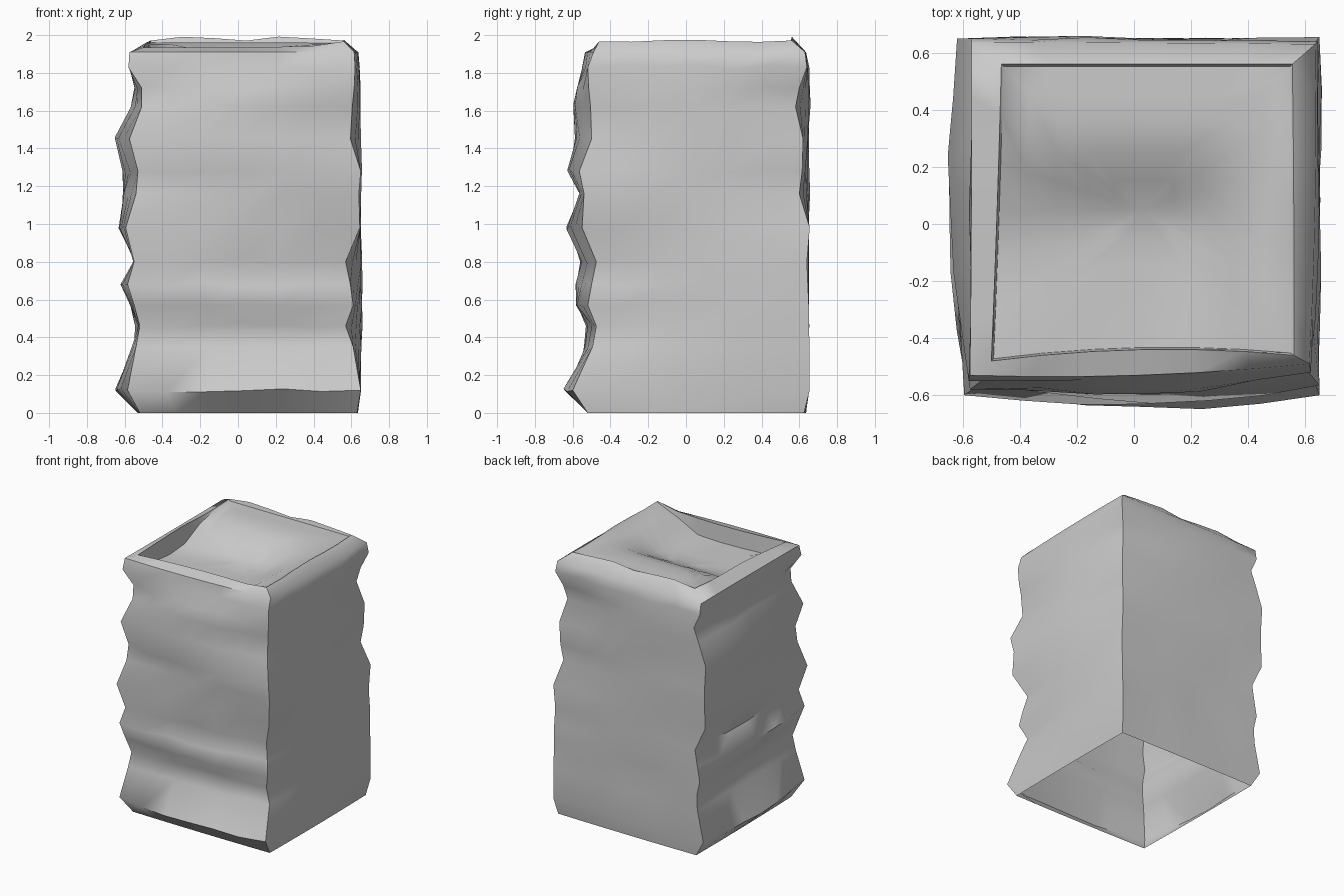
import bpy, bmesh, math, random
from mathutils import Vector

if "Cube" in bpy.data.objects:
    bpy.data.objects.remove(bpy.data.objects["Cube"])

random.seed(4)
SEG = 6  # divisions per side

# Layer profile: z, front-left x y, front-right x y, back-right y, back-left x,
# middle of left side x, middle of front y
LAYERS = [
    (0.00, -0.52, -0.51, 0.63, -0.52, 0.625, -0.53, -0.53, -0.52),
    (0.12, -0.585, -0.58, 0.65, -0.60, 0.655, -0.60, -0.65, -0.65),
    (0.35, -0.54, -0.54, 0.61, -0.495, 0.655, -0.55, -0.56, -0.53),
    (0.46, -0.52, -0.53, 0.57, -0.475, 0.65, -0.545, -0.53, -0.51),
    (0.57, -0.55, -0.56, 0.61, -0.52, 0.65, -0.57, -0.57, -0.59),
    (0.68, -0.585, -0.58, 0.595, -0.50, 0.645, -0.55, -0.625, -0.57),
    (0.80, -0.55, -0.56, 0.57, -0.475, 0.64, -0.53, -0.55, -0.54),
    (0.98, -0.595, -0.60, 0.645, -0.55, 0.655, -0.615, -0.63, -0.635),
    (1.16, -0.54, -0.56, 0.64, -0.54, 0.60, -0.61, -0.60, -0.565),
    (1.28, -0.53, -0.55, 0.65, -0.565, 0.615, -0.61, -0.59, -0.63),
    (1.45, -0.575, -0.58, 0.595, -0.50, 0.62, -0.62, -0.65, -0.58),
    (1.62, -0.51, -0.53, 0.605, -0.505, 0.58, -0.56, -0.56, -0.60),
    (1.72, -0.51, -0.52, 0.615, -0.515, 0.60, -0.52, -0.55, -0.58),
    (1.83, -0.58, -0.55, 0.62, -0.52, 0.64, -0.57, -0.58, -0.545),
    (1.91, -0.575, -0.53, 0.615, -0.49, 0.63, -0.57, -0.57, -0.53),
]


def side(a, b, mid, axis, z):
    """Points from corner a towards b, bowed so the middle reaches mid on one axis."""
    pts = []
    bow = mid - (a[axis] + b[axis]) / 2
    for i in range(SEG):
        t = i / SEG
        p = a.lerp(b, t)
        p[axis] += bow * (4 * t * (1 - t))
        if i and 0 < z < 1.9:
            p[axis] += random.uniform(-0.010, 0.003) * (1 if p[axis] > 0 else -1)
            p.z += random.uniform(-0.012, 0.012)
        pts.append(p)
    return pts


def layer(row):
    z, flx, fly, frx, fry, bry, blx, lm, fm = row
    flat = 0.65 if 0.05 < z < 1.9 else 0.635
    # the back-right corner is cut in above mid height
    brx = min(flat, bry + 0.005)
    fl, fr = Vector((flx, fly, z)), Vector((frx, fry, z))
    br, bl = Vector((brx, bry, z)), Vector((blx, flat, z))
    return (side(fl, fr, fm, 1, z) + side(fr, br, flat, 0, z)
            + side(br, bl, flat, 1, z) + side(bl, fl, lm, 0, z))


def step(a, b, v):
    t = max(0.0, min(1.0, (v - a) / (b - a)))
    return t * t * (3 - 2 * t)


def floor_height(x, y):
    """Hollow of the top: low at the front left, rising to the back and the right."""
    back = step(-0.05, 0.36, y)
    right = step(0.15, 0.55, x)
    left = step(-0.3, -0.55, x) * step(-0.2, -0.5, y)
    return 1.81 + 0.15 * (1 - (1 - back) * (1 - right)) + 0.06 * left


bm = bmesh.new()
rings = [[bm.verts.new(p) for p in layer(r)] for r in LAYERS]

# Rim leaning inwards above the walls
corners = [Vector(c) for c in ((-0.50, -0.48, 1.94), (0.56, -0.46, 1.99),
                               (0.555, 0.56, 1.98), (-0.465, 0.56, 1.98))]
rim = (side(corners[0], corners[1], -0.44, 1, 1.95) + side(corners[1], corners[2], 0.56, 0, 1.95)
       + side(corners[2], corners[3], 0.56, 1, 1.95) + side(corners[3], corners[0], -0.48, 0, 1.95))
for i, p in enumerate(rim):
    if i < SEG:  # front rim stays low until the right corner
        p.z = 1.935 + 0.01 * (i / SEG) ** 3
    else:
        p.z = 1.98 + 0.012 * math.cos(p.x * 12.5 + 3) + 0.006 * math.cos(p.y * 9)
        if i > 3 * SEG:
            p.z -= 0.02 * (i - 3 * SEG) / SEG
rings.append([bm.verts.new(p) for p in rim])

# Hollow inside the rim: short inner wall, then floor rings
for f in (0.985, 0.8, 0.6, 0.4, 0.2):
    ring = []
    for p in rim:
        x, y = 0.03 + (p.x - 0.03) * f, 0.05 + (p.y - 0.05) * f
        ring.append(bm.verts.new((x, y, min(p.z - 0.006, floor_height(x, y)))))
    rings.append(ring)

# Skin the rings; the underside stays open
n = 4 * SEG
for lo, hi in zip(rings, rings[1:]):
    for i in range(n):
        j = (i + 1) % n
        bm.faces.new((lo[i], lo[j], hi[j], hi[i]))
centre = bm.verts.new((0.03, 0.05, floor_height(0.03, 0.05)))
for i in range(n):
    bm.faces.new((rings[-1][i], rings[-1][(i + 1) % n], centre))

mesh = bpy.data.meshes.new("rock_pillar")
bm.to_mesh(mesh)
bm.free()
rock = bpy.data.objects.new("rock_pillar", mesh)
bpy.context.collection.objects.link(rock)

# Plain grey stone
stone = bpy.data.materials.new("grey_stone")
stone.diffuse_color = (0.6, 0.6, 0.6, 1)
stone.use_nodes = True
stone.node_tree.nodes["Principled BSDF"].inputs["Base Color"].default_value = stone.diffuse_color
mesh.materials.append(stone)

# Smooth folds, sharp corners
bpy.context.view_layer.objects.active = rock
rock.select_set(True)
bpy.ops.object.shade_smooth_by_angle(angle=math.radians(52))
